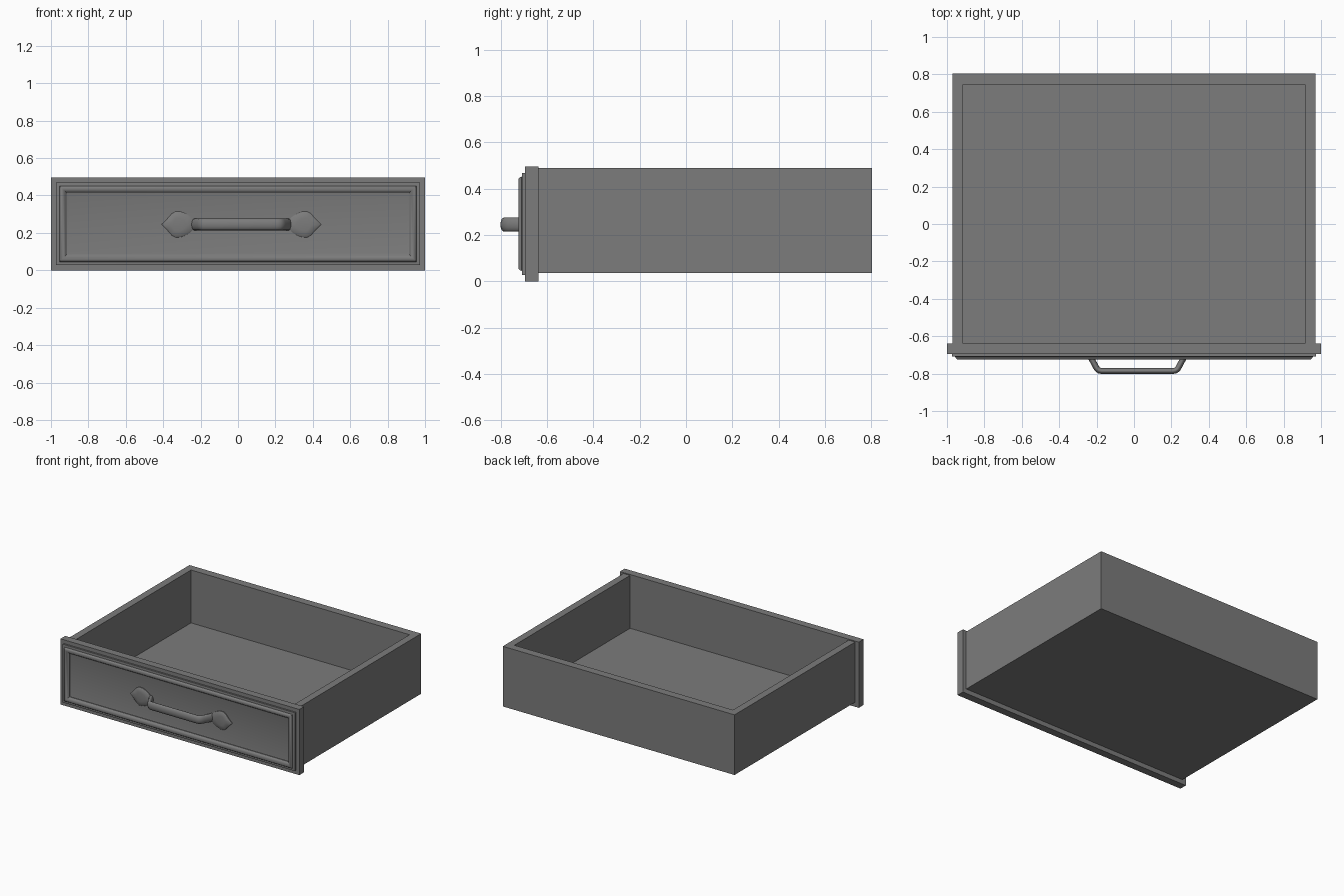
import bpy, bmesh, math
from mathutils import Vector

if "Cube" in bpy.data.objects:
    bpy.data.objects.remove(bpy.data.objects["Cube"], do_unlink=True)

grey = bpy.data.materials.new("plain grey")
grey.use_nodes = True
colour = (0.2, 0.2, 0.2, 1)
grey.diffuse_color = colour
grey.node_tree.nodes["Principled BSDF"].inputs["Base Color"].default_value = colour


def loft(name, rings, smooth=None):
    """Join equal rings of points with quads and cap both ends."""
    bm = bmesh.new()
    loops = [[bm.verts.new(p) for p in ring] for ring in rings]
    for a, b in zip(loops, loops[1:]):
        for i in range(len(a)):
            j = (i + 1) % len(a)
            bm.faces.new((a[i], a[j], b[j], b[i]))
    bm.faces.new(loops[0])
    bm.faces.new(loops[-1])
    bmesh.ops.recalc_face_normals(bm, faces=bm.faces)
    mesh = bpy.data.meshes.new(name)
    bm.to_mesh(mesh)
    bm.free()
    mesh.materials.append(grey)
    obj = bpy.data.objects.new(name, mesh)
    bpy.context.collection.objects.link(obj)
    if smooth:
        bpy.ops.object.select_all(action='DESELECT')
        obj.select_set(True)
        bpy.context.view_layer.objects.active = obj
        bpy.ops.object.shade_smooth_by_angle(angle=math.radians(smooth))
    return obj


# Open drawer box: outer walls, rim, inner walls, floor
def level(x, front, back, z):
    return [(-x, front, z), (x, front, z), (x, back, z), (-x, back, z)]


loft("drawer_box", [
    level(0.97, -0.66, 0.805, 0.035), level(0.97, -0.66, 0.805, 0.49),
    level(0.915, -0.64, 0.745, 0.49), level(0.915, -0.64, 0.745, 0.09)])


# Front board with raised moulding and sunk panel: (inset, y) profile
def frame(inset, y):
    x, low, high = 1 - inset, inset, 0.497 - inset
    return [(-x, y, low), (x, y, low), (x, y, high), (-x, y, high)]


profile = [(0, -0.638), (0, -0.695), (0.028, -0.695), (0.028, -0.708),
           (0.045, -0.71), (0.048, -0.719), (0.054, -0.724), (0.062, -0.725),
           (0.07, -0.722), (0.078, -0.713), (0.085, -0.708),
           (0.085, -0.703), (0.096, -0.70)]
loft("front_board", [frame(*p) for p in profile], smooth=40)

# Handle bar: oval section swept along a bent path with rounded corners
CX, CZ = 0.018, 0.245
half = [(0.255, -0.695), (0.248, -0.715), (0.222, -0.764),
        (0.215, -0.775), (0.205, -0.783), (0.19, -0.786)]
path = [Vector((-x, y)) for x, y in half] + [Vector(p) for p in reversed(half)]
rings = []
for i, p in enumerate(path):
    along = (path[min(i + 1, len(path) - 1)] - path[max(i - 1, 0)]).normalized()
    side = Vector((along.y, -along.x))
    ring = []
    for k in range(16):
        a = math.tau * k / 16
        q = p + side * 0.016 * math.cos(a)
        ring.append((CX + q.x, q.y, CZ + 0.031 * math.sin(a)))
    rings.append(ring)
loft("handle_bar", rings, smooth=50)

# Pointed leaf plates behind the bar ends
edge = [(0.427, 0), (0.4, 0.026), (0.372, 0.058), (0.352, 0.069),
        (0.325, 0.068), (0.298, 0.058), (0.272, 0.042), (0.25, 0.018)]
leaf = edge + [(x, -z) for x, z in reversed(edge[1:])]
for name, s in (("left_plate", 1), ("right_plate", -1)):
    loft(name, [[(CX + s * (0.34 + (x - 0.34) * k), y, CZ + z * k) for x, z in leaf]
                for k, y in ((1, -0.697), (1, -0.706), (0.9, -0.711), (0.5, -0.715))],
         smooth=40)
